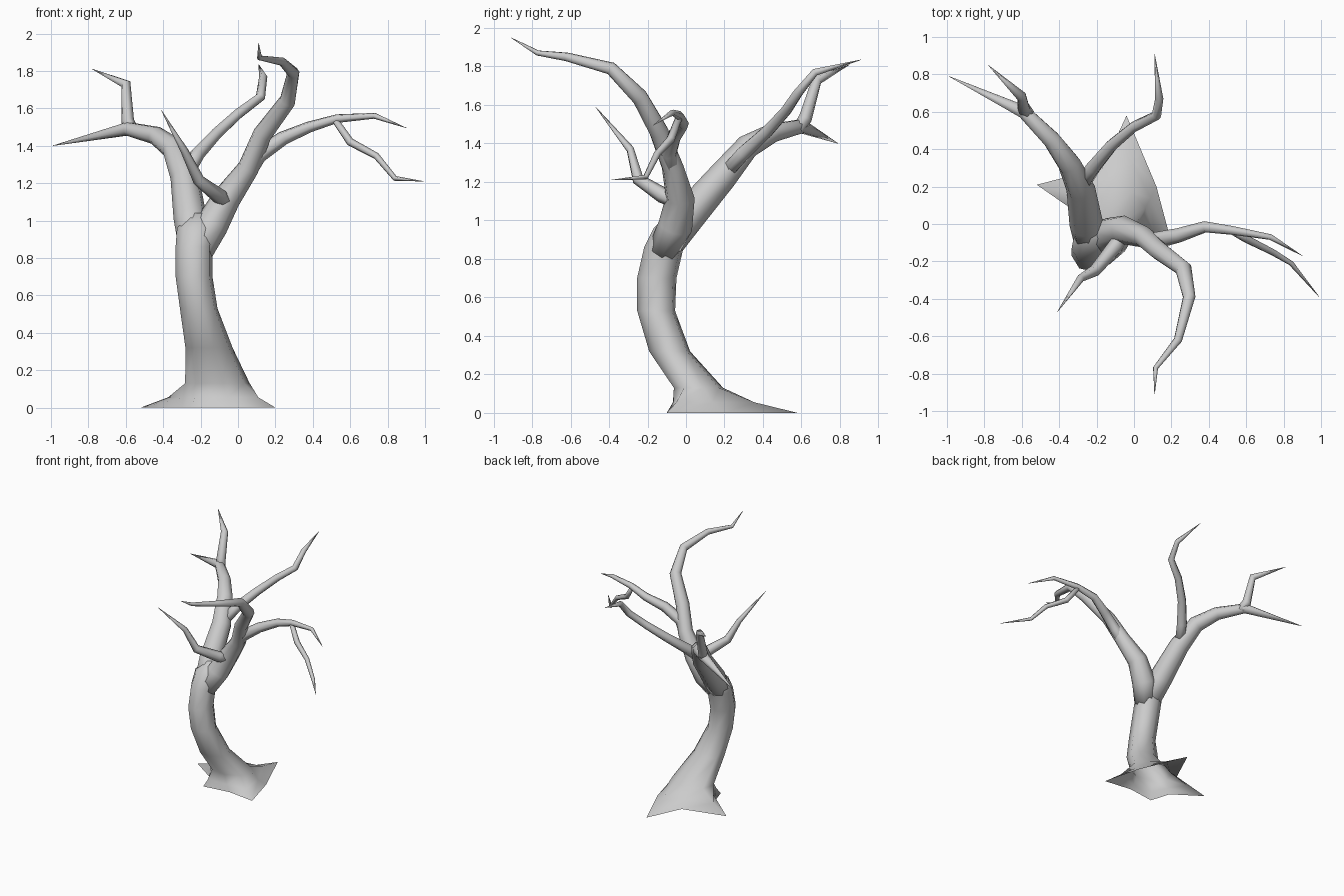
import bpy
import bmesh
import math
from mathutils import Vector

default_cube = bpy.data.objects.get("Cube")
if default_cube:
    bpy.data.objects.remove(default_cube, do_unlink=True)

# Single bark material
bark = bpy.data.materials.new("grey_bark")
bark.use_nodes = True
bark_colour = (0.6, 0.6, 0.6, 1.0)
bark.diffuse_color = bark_colour
bark.node_tree.nodes["Principled BSDF"].inputs["Base Color"].default_value = bark_colour


def loft(name, rings, cap_start=False, cap_end=True):
    """Skin a list of equally sized vertex rings into one smooth object."""
    bm = bmesh.new()
    loops = [[bm.verts.new(point) for point in ring] for ring in rings]
    count = len(loops[0])
    for lower, upper in zip(loops, loops[1:]):
        for i in range(count):
            j = (i + 1) % count
            bm.faces.new((lower[i], lower[j], upper[j], upper[i]))
    if cap_start:
        bm.faces.new(list(reversed(loops[0])))
    if cap_end:
        bm.faces.new(loops[-1])
    for face in bm.faces:
        face.smooth = True
    mesh = bpy.data.meshes.new(name)
    bm.to_mesh(mesh)
    bm.free()
    mesh.materials.append(bark)
    obj = bpy.data.objects.new(name, mesh)
    bpy.context.collection.objects.link(obj)
    return obj


def branch(name, path, sides=6):
    """Tapered limb along a path of (x, y, z, radius) points."""
    points = [Vector(p[:3]) for p in path]
    last = len(points) - 1
    rings = []
    side = None
    for k, centre in enumerate(points):
        arriving = (centre - points[k - 1]).normalized() if k > 0 else Vector()
        leaving = (points[k + 1] - centre).normalized() if k < last else Vector()
        tangent = (arriving + leaving).normalized()
        if side is None:
            side = tangent.orthogonal()
        # carry the previous direction along so the limb does not twist
        side = (side - tangent * side.dot(tangent)).normalized()
        across = tangent.cross(side)
        ring = []
        for i in range(sides):
            angle = math.tau * i / sides
            offset = side * math.cos(angle) + across * math.sin(angle)
            ring.append(centre + offset * path[k][3])
        rings.append(ring)
    return loft(name, rings, cap_start=True)


def ellipse(x, y, z, rx, ry, sides=8, start=-35):
    """Horizontal trunk ring, started so that it lines up with the roots."""
    angles = [math.radians(start) + math.tau * i / sides for i in range(sides)]
    return [Vector((x + rx * math.cos(a), y + ry * math.sin(a), z)) for a in angles]


# Trunk leaning forward, flaring into four pointed roots with valleys between
trunk_rings = [ellipse(*values) for values in (
    (-0.11, 0.065, 0.13, 0.175, 0.13),
    (-0.155, -0.085, 0.32, 0.128, 0.108),
    (-0.21, -0.155, 0.53, 0.102, 0.1),
    (-0.235, -0.152, 0.7, 0.1, 0.104),
    (-0.235, -0.115, 0.86, 0.1, 0.104),
    (-0.22, -0.075, 0.96, 0.108, 0.095),
    (-0.21, -0.035, 1.04, 0.05, 0.05),
)]
root_outline = [Vector((x, y, 0)) for x, y in (
    (0.2, -0.1), (0.12, 0.2), (-0.04, 0.58), (-0.17, 0.3),
    (-0.52, 0.21), (-0.3, 0.06), (-0.25, -0.1), (-0.03, -0.07),
)]
flare = []
for ground, above in zip(root_outline, trunk_rings[0]):
    point = above.lerp(ground, 0.45)
    point.z = 0.055
    flare.append(point)
loft("trunk_and_roots", [root_outline, flare] + trunk_rings)

# Tall limb that rises and hooks forward
branch("tall_front_limb", [
    (-0.21, -0.12, 0.84, 0.08),
    (-0.145, -0.055, 0.97, 0.09),
    (-0.06, -0.03, 1.12, 0.076),
    (0.055, -0.07, 1.28, 0.058),
    (0.13, -0.14, 1.46, 0.052),
    (0.265, -0.24, 1.64, 0.045),
    (0.295, -0.39, 1.79, 0.034),
    (0.235, -0.62, 1.85, 0.023),
    (0.115, -0.77, 1.87, 0.014),
    (0.11, -0.91, 1.95, 0.001),
], sides=8)

# Left limb and its two ends
branch("left_limb", [
    (0.0, -0.045, 1.17, 0.045),
    (0.11, -0.09, 1.35, 0.046),
    (0.24, -0.06, 1.44, 0.039),
    (0.38, -0.015, 1.5, 0.031),
    (0.53, -0.035, 1.545, 0.024),
    (0.73, -0.07, 1.56, 0.016),
    (0.9, -0.17, 1.495, 0.001),
])
branch("left_drooping_twig", [
    (0.51, -0.03, 1.55, 0.018),
    (0.6, -0.08, 1.42, 0.022),
    (0.74, -0.15, 1.345, 0.018),
    (0.84, -0.21, 1.225, 0.014),
    (0.99, -0.39, 1.21, 0.001),
])

# Right limb reaching backward
branch("right_back_limb", [
    (-0.235, -0.12, 0.84, 0.08),
    (-0.255, 0.0, 1.01, 0.09),
    (-0.285, 0.19, 1.23, 0.077),
    (-0.345, 0.32, 1.385, 0.063),
    (-0.44, 0.45, 1.455, 0.05),
    (-0.59, 0.6, 1.49, 0.038),
    (-0.99, 0.79, 1.4, 0.001),
], sides=8)
branch("right_upright_twig", [
    (-0.56, 0.58, 1.47, 0.034),
    (-0.59, 0.62, 1.53, 0.036),
    (-0.6, 0.68, 1.73, 0.028),
    (-0.78, 0.85, 1.81, 0.001),
])

# Thin limb rising behind the tree
branch("back_limb", [
    (-0.28, 0.2, 1.24, 0.04),
    (-0.22, 0.3, 1.35, 0.042),
    (-0.12, 0.42, 1.46, 0.035),
    (0.0, 0.52, 1.57, 0.03),
    (0.12, 0.58, 1.66, 0.027),
    (0.135, 0.67, 1.77, 0.022),
    (0.11, 0.91, 1.835, 0.001),
])

# Small front twig
branch("front_twig", [
    (-0.05, -0.03, 1.09, 0.035),
    (-0.1, -0.12, 1.13, 0.042),
    (-0.21, -0.25, 1.215, 0.032),
    (-0.285, -0.29, 1.37, 0.021),
    (-0.41, -0.47, 1.59, 0.001),
])
